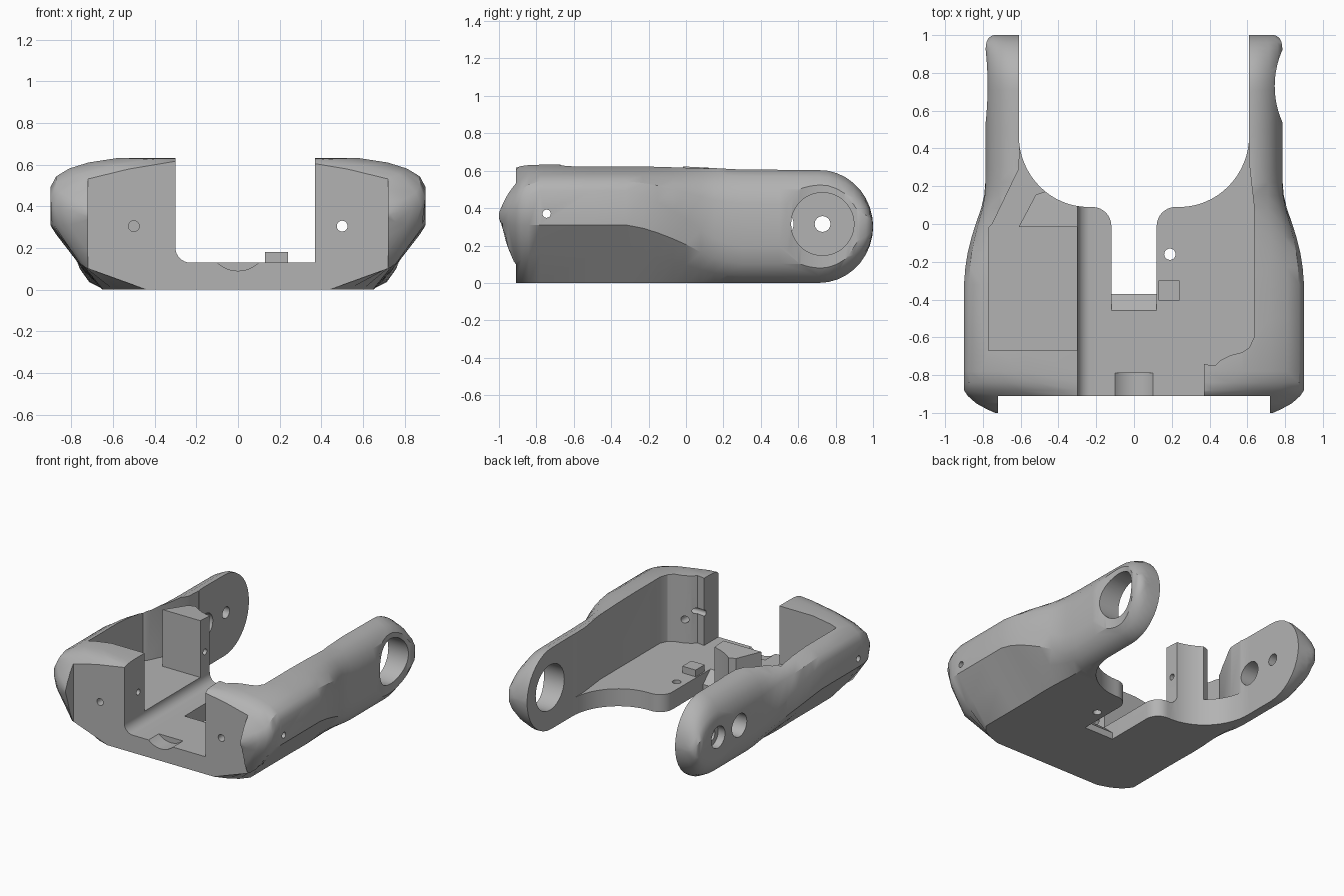
import bpy, bmesh
from math import sin, cos, pi, radians, sqrt
from mathutils import Vector, Matrix

if "Cube" in bpy.data.objects:
    bpy.data.objects.remove(bpy.data.objects["Cube"], do_unlink=True)

grey = bpy.data.materials.new("plain grey")
grey.use_nodes = True
grey.diffuse_color = (0.45, 0.45, 0.45, 1)
grey.node_tree.nodes["Principled BSDF"].inputs["Base Color"].default_value = (0.45, 0.45, 0.45, 1)


def finish(bm, name):
    bmesh.ops.recalc_face_normals(bm, faces=bm.faces)
    mesh = bpy.data.meshes.new(name)
    bm.to_mesh(mesh)
    bm.free()
    mesh.materials.append(grey)
    ob = bpy.data.objects.new(name, mesh)
    bpy.context.collection.objects.link(ob)
    return ob


def loft(rings, name):
    bm = bmesh.new()
    loops = [[bm.verts.new(p) for p in ring] for ring in rings]
    n = len(loops[0])
    for a, b in zip(loops, loops[1:]):
        for i in range(n):
            j = (i + 1) % n
            bm.faces.new((a[i], a[j], b[j], b[i]))
    bm.faces.new(loops[0])
    bm.faces.new(loops[-1])
    return finish(bm, name)


def plan_prism(pts, z0, z1, name="cutter"):
    return loft([[(x, y, z) for x, y in pts] for z in (z0, z1)], name)


def box(lo, hi, name="cutter"):
    return plan_prism([(lo[0], lo[1]), (hi[0], lo[1]), (hi[0], hi[1]), (lo[0], hi[1])], lo[2], hi[2], name)


def rod(start, end, r, sides=32):
    a, b = Vector(start), Vector(end)
    bm = bmesh.new()
    turn = (b - a).to_track_quat('Z', 'Y').to_matrix().to_4x4()
    bmesh.ops.create_cone(bm, cap_ends=True, segments=sides, radius1=r, radius2=r,
                          depth=(b - a).length, matrix=Matrix.Translation((a + b) / 2) @ turn)
    return finish(bm, "cutter")


def arc(cx, cy, rx, ry, a0, a1, n=12):
    angles = [radians(a0 + (a1 - a0) * i / n) for i in range(n + 1)]
    return [(cx + rx * cos(t), cy + ry * sin(t)) for t in angles]


# Half cross-sections in units of width and height: nose, body, arm
NOSE = [(.5, 0), (.83, .17), (.97, .5), (1, .65), (.97, .76), (.83, .86), (.6, .94), (.35, 1)]
BODY = [(.72, 0), (.86, .245), (1, .49), (1, .78), (.97, .86), (.9, .92), (.8, .965), (.64, 1)]
ARM = [(.82, 0), (.91, .06), (.97, .17), (1, .32), (1, .7), (.97, .83), (.91, .94), (.82, 1)]


def section(y, w, lo, hi, kind):
    other = NOSE if kind < 0 else ARM
    half = [Vector(p).lerp(Vector(q), abs(kind)) for p, q in zip(BODY, other)]
    right = [(u * w, y, lo + v * (hi - lo)) for u, v in half]
    return right + [(-x, y, z) for x, y, z in reversed(right)]


# Stations along the length: y, half width, bottom, top, section kind
stations = [(-1, .735, .27, .41, -1), (-.98, .78, .16, .49, -1), (-.95, .835, .06, .56, -1),
            (-.91, .88, 0, .615, -1), (-.88, .9, 0, .625, -.6), (-.84, .9, 0, .63, -.25),
            (-.78, .9, 0, .632, 0), (-.5, .9, 0, .632, 0), (-.32, .9, 0, .632, 0),
            (-.23, .893, 0, .63, .08), (-.15, .88, 0, .628, .2), (-.07, .86, 0, .625, .35),
            (0, .838, 0, .622, .5), (.08, .81, 0, .618, .7), (.15, .793, 0, .614, .85),
            (.22, .787, 0, .61, .95), (.3, .785, 0, .606, 1), (.5, .785, 0, .605, 1),
            (.71, .785, 0, .603, 1)]
for deg in range(10, 90, 10):
    t = radians(deg)
    h = .302 * cos(t)
    w = .785 if deg < 60 else .785 - .03 * ((deg - 50) / 30) ** 2
    stations.append((.71 + .29 * sin(t), w, .302 - h, .302 + h, 1))
stations.append((1, .74, .29, .314, 1))
shell = loft([section(*s) for s in stations], "main_shell")


def cut(cutter):
    cutter.hide_render = True
    mod = shell.modifiers.new("cut", 'BOOLEAN')
    mod.operation = 'DIFFERENCE'
    mod.solver = 'EXACT'
    mod.object = cutter
    bpy.context.view_layer.objects.active = shell
    bpy.ops.object.modifier_apply(modifier=mod.name)
    bpy.data.objects.remove(cutter, do_unlink=True)


# Recessed flat front
cut(box((-.72, -1.3, -1), (.72, -.91, 2)))

# Rear opening between the arms, with the narrow floor slot
side = [(.61, 1.3)] + arc(.24, .47, .37, .38, 0, -90, 16) + arc(.22, -.01, .1, .1, 90, 180, 8) + [(.12, -.37)]
cut(plan_prism(side + [(-x, y) for x, y in reversed(side)], -1, 2))

# Central channel with a filleted left-hand corner
channel = [(-.3, 2)] + arc(-.23, .2, .07, .07, 180, 270, 8) + [(.37, .13), (.37, 2)]
cut(loft([[(x, y, z) for x, z in channel] for y in (-1.4, .6)], "cutter"))

# Wide bay with a curved front corner
bay = [(.2, -.72), (.43, -.75), (.46, -.72), (.51, -.695), (.57, -.68), (.61, -.655),
       (.635, -.6), (.635, .1), (.61, .32), (.605, .6), (.2, .6)]
cut(plan_prism(bay, .13, 2))

# Deep pocket wrapping round the rear post
pocket = [(-.77, -.67), (-.26, -.67), (-.26, -.015), (-.61, -.015), (-.52, .155), (-.46, .175),
          (-.46, .4), (-.605, .4), (-.61, .29), (-.75, 0), (-.77, -.02)]
cut(plan_prism(pocket, .2, 2))

# Sloped slot end and front dimple
slope = [(-.46, .131), (-.46, .2), (-.3, .2), (-.3, .0), (-.37, .05)]
cut(loft([[(x, y, z) for y, z in slope] for x in (-.119, .119)], "cutter"))
cut(rod((0, -1.1, .235), (0, -.79, .235), .145, 48))

# Shallow scoops on the outside of the arms
for s, depth in ((1, .04), (-1, .01)):
    r = .19 ** 2 / (2 * depth) + depth / 2
    cut(rod((s * (.785 - depth + r), .73, -.5), (s * (.785 - depth + r), .73, 1.5), r, 128 if s > 0 else 256))

# Arm bores, with a counterbore on the right arm
cut(rod((.5, .73, .315), (1, .73, .315), .168, 48))
cut(rod((-1, .73, .315), (-.5, .73, .315), .042))
cut(rod((-1, .73, .315), (-.72, .73, .315), .08))
cut(rod((-1, .49, .315), (-.5, .49, .315), .085))

# Screw holes
for s in (-1, 1):
    cut(rod((s * .5, -1.1, .305), (s * .5, -.5, .305), .026, 20))
    cut(rod((s * 1.1, -.745, .37), (s * .2, -.745, .37), .022, 20))
cut(rod((-.45, .04, .37), (-.2, .04, .37), .022, 20))
cut(rod((.19, -.16, -.5), (.19, -.16, .5), .03, 20))

# Small locating block on the floor
block = box((.13, -.405, .12), (.24, -.3, .18), "floor_block")

for ob in (shell, block):
    bpy.ops.object.select_all(action='DESELECT')
    ob.select_set(True)
    bpy.context.view_layer.objects.active = ob
    bpy.ops.object.shade_smooth_by_angle(angle=radians(32))
